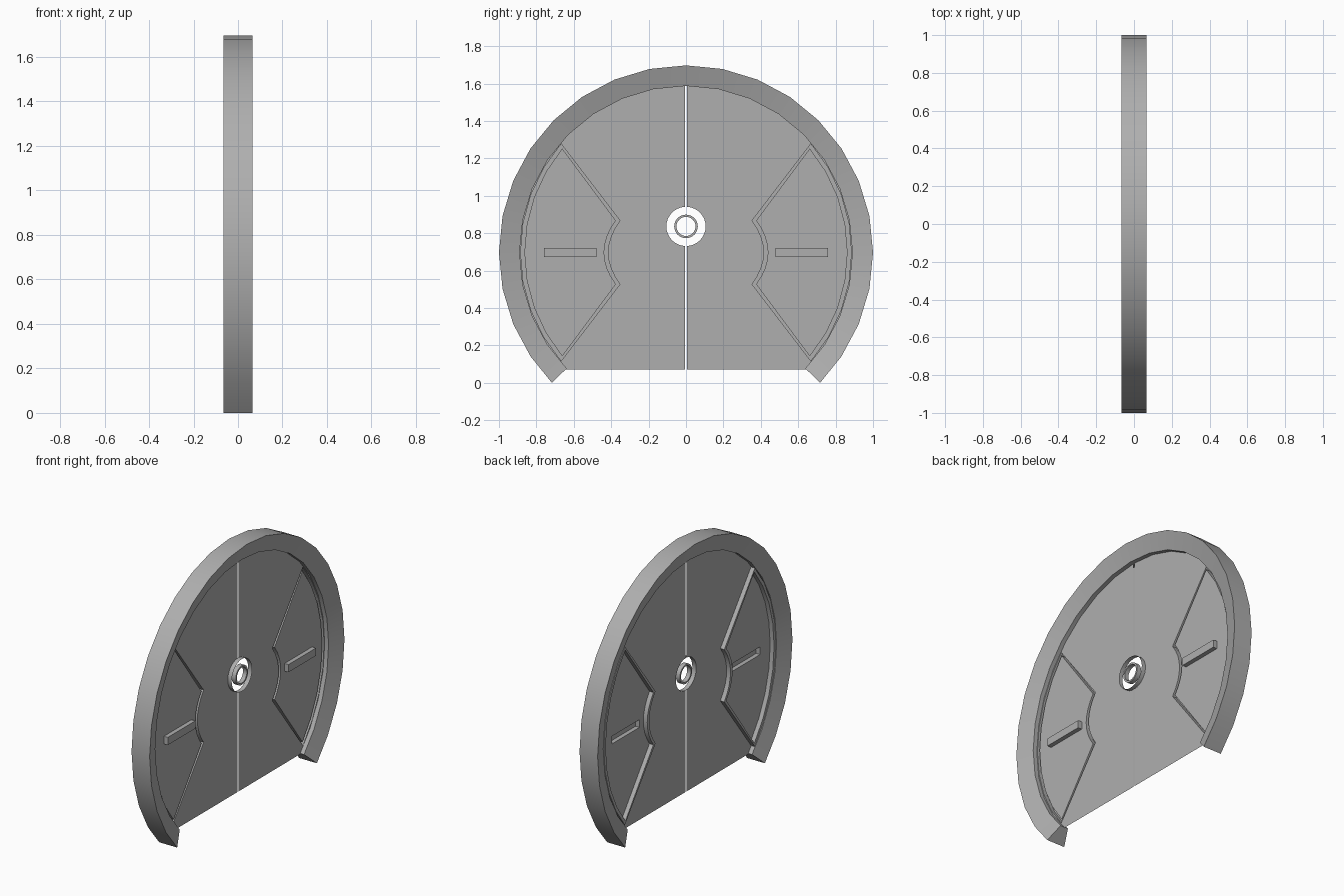
import bpy, bmesh, math

if "Cube" in bpy.data.objects:
    bpy.data.objects.remove(bpy.data.objects["Cube"])

CZ = 0.697         # centre height of the big circle
HOLE_Z = 0.836     # centre height of the lock hole
GAP = 0.005        # half of the slit between the leaves
EMBOSS = 0.028     # depth of the pressed details

grey = bpy.data.materials.new("dark_grey")
grey.diffuse_color = (0.427, 0.427, 0.427, 1)
grey.use_nodes = True
grey.node_tree.nodes["Principled BSDF"].inputs["Base Color"].default_value = grey.diffuse_color


def arc(r, a0, a1, n, cz=CZ):
    """Points (y, z) on a circle, angle in degrees from straight up."""
    pts = []
    for i in range(n + 1):
        a = math.radians(a0 + (a1 - a0) * i / n)
        pts.append((r * math.sin(a), cz + r * math.cos(a)))
    return pts


def finish(bm, name, mirror=False):
    bmesh.ops.remove_doubles(bm, verts=bm.verts, dist=1e-5)
    bmesh.ops.recalc_face_normals(bm, faces=bm.faces)
    me = bpy.data.meshes.new(name)
    bm.to_mesh(me)
    bm.free()
    me.materials.append(grey)
    ob = bpy.data.objects.new(name, me)
    bpy.context.collection.objects.link(ob)
    bpy.ops.object.select_all(action='DESELECT')
    ob.select_set(True)
    bpy.context.view_layer.objects.active = ob
    bpy.ops.object.shade_smooth_by_angle(angle=math.radians(30))
    if mirror:
        m = ob.modifiers.new("mirror", 'MIRROR')
        m.use_axis = (False, True, False)
        m.use_mirror_merge = False
    return ob


def ring_of(bm, pts, x):
    return [bm.verts.new((x, y, z)) for y, z in pts]


def strip(bm, a, b, closed=True):
    n = len(a)
    for i in range(n if closed else n - 1):
        j = (i + 1) % n
        bm.faces.new((a[i], a[j], b[j], b[i]))


def fill(bm, *loops):
    """Flat sheet at x = 0 bounded by an outline and optional holes."""
    edges = []
    for pts in loops:
        v = ring_of(bm, pts, 0)
        edges += [bm.edges.new((v[i], v[(i + 1) % len(v)])) for i in range(len(v))]
    bmesh.ops.triangle_fill(bm, use_beauty=True, use_dissolve=False,
                            edges=edges, normal=(1, 0, 0))


def band(name, sections, closed):
    """Solid band swept through matching outlines: (points, x) per corner."""
    bm = bmesh.new()
    loops = [ring_of(bm, p, x) for p, x in sections]
    for i in range(4):
        strip(bm, loops[i], loops[(i + 1) % 4], closed)
    if not closed:
        bm.faces.new([l[0] for l in loops])
        bm.faces.new([l[-1] for l in loops])
    return finish(bm, name)


def wedge(r, a, corner_y, corner_z, bulge):
    """Side panel outline: big outer arc, slanted sides, curved inner side."""
    pts = arc(r, a, 180 - a, 8)
    h = corner_z - CZ
    for i in range(9):
        t = -1 + i / 4
        pts.append((corner_y + bulge * (1 - t * t), CZ + t * h))
    return pts


# Outer frame, open at the bottom, its faces sloping in towards the door
def frame_arc(r):
    end = 134.19
    return [arc(r, -end, -end, 1)[0]] + arc(r, -123.75, 123.75, 22) + [arc(r, end, end, 1)[0]]

rim, lip = frame_arc(1.0), frame_arc(0.89)
band("frame", ((rim, -0.065), (rim, 0.065), (lip, EMBOSS), (lip, -EMBOSS)), False)

# Door leaf with pressed wedge outline and bar, mirrored to the other side
outer = wedge(0.884, 49, 0.353, 0.867, 0.064)
inner = wedge(0.864, 50, 0.375, 0.867, 0.063)
bar = [(0.478, 0.672), (0.76, 0.672), (0.76, 0.722), (0.478, 0.722)]
side = math.degrees(math.asin(GAP / 0.105))
start = math.degrees(math.asin(GAP / 0.9))
leaf = ([(GAP, 0.071)] + arc(0.105, 180 - side, side, 16, HOLE_Z)
        + arc(0.9, start, 134, 24))

bm = bmesh.new()
fill(bm, leaf, outer)
fill(bm, inner, bar)
groove = [ring_of(bm, p, x) for p, x in
          ((outer, 0), (outer, -EMBOSS), (inner, -EMBOSS), (inner, 0))]
for a, b in zip(groove, groove[1:]):
    strip(bm, a, b)
base, top = ring_of(bm, bar, 0), ring_of(bm, bar, EMBOSS)
strip(bm, base, top)
bm.faces.new(top)
finish(bm, "door_leaves", mirror=True)

# Collar round the lock hole
bm = bmesh.new()
hole = arc(0.105, 0, 348.75, 31, HOLE_Z)
strip(bm, ring_of(bm, hole, 0), ring_of(bm, hole, EMBOSS))
finish(bm, "hole_collar")

# Lock ring in the hole
big, small = (arc(r, 0, 348.75, 31, HOLE_Z) for r in (0.063, 0.051))
band("lock_ring", ((big, 0.0), (big, EMBOSS), (small, EMBOSS), (small, 0.0)), True)
